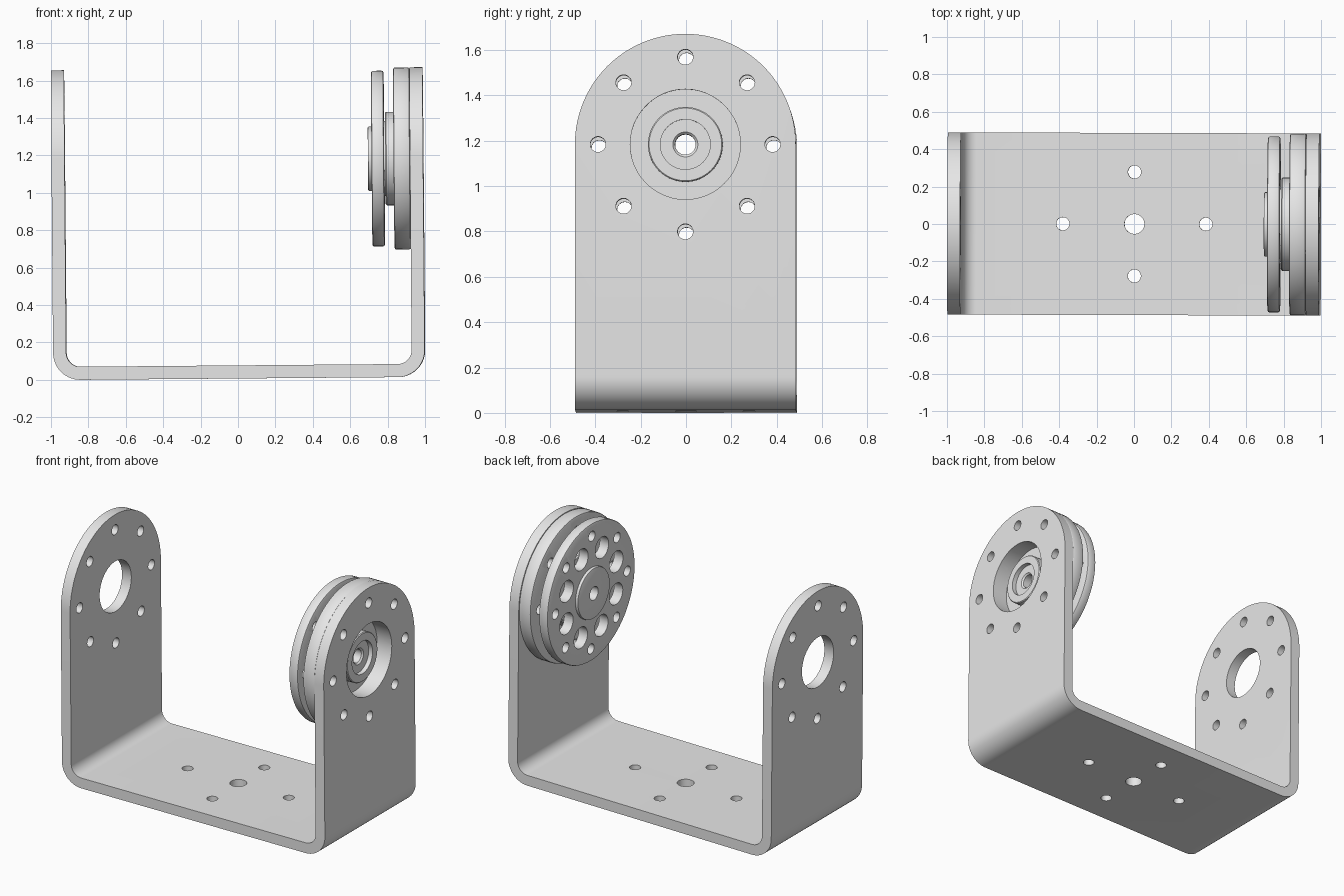
import bpy, bmesh, math
from mathutils import Matrix, Vector

if "Cube" in bpy.data.objects:
    bpy.data.objects.remove(bpy.data.objects["Cube"])

grey = bpy.data.materials.new("plain grey")
grey.use_nodes = True
grey.diffuse_color = (0.8, 0.8, 0.8, 1)
grey.node_tree.nodes["Principled BSDF"].inputs["Base Color"].default_value = (0.8, 0.8, 0.8, 1)

HUB_Z = 1.176           # height of the pivot axis
HALF = 0.487            # half the bracket depth, and the arm end radius
LEFT, RIGHT = -0.986, 1.001
BASE, THICK = 0.007, 0.07
# The whole assembly sits very slightly tilted
TILT = Matrix.Rotation(-0.003, 4, 'Z') @ Matrix.Rotation(-0.0085, 4, 'Y')


def make_object(name, bm):
    bmesh.ops.recalc_face_normals(bm, faces=bm.faces)
    mesh = bpy.data.meshes.new(name)
    bm.to_mesh(mesh)
    bm.free()
    mesh.materials.append(grey)
    obj = bpy.data.objects.new(name, mesh)
    bpy.context.collection.objects.link(obj)
    return obj


def prism(name, points, direction):
    """Extrude a flat outline along a vector."""
    bm = bmesh.new()
    face = bm.faces.new([bm.verts.new(p) for p in points])
    top = bmesh.ops.extrude_face_region(bm, geom=[face])["geom"]
    bmesh.ops.translate(bm, vec=direction, verts=[v for v in top if isinstance(v, bmesh.types.BMVert)])
    return make_object(name, bm)


def arc(cx, cz, r, start, end, n):
    angles = [math.radians(start + (end - start) * i / n) for i in range(n + 1)]
    return [(cx + r * math.cos(a), cz + r * math.sin(a)) for a in angles]


def lathe(name, profile, steps=96):
    """Revolve a closed (radius, x) profile around the pivot axis."""
    bm = bmesh.new()
    rings = []
    for i in range(steps):
        a = math.tau * i / steps
        rings.append([bm.verts.new((x, r * math.sin(a), HUB_Z + r * math.cos(a))) for r, x in profile])
    for i, ring in enumerate(rings):
        after = rings[(i + 1) % steps]
        for j in range(len(profile)):
            k = (j + 1) % len(profile)
            bm.faces.new((ring[j], ring[k], after[k], after[j]))
    return make_object(name, bm)


def disc(name, inner, outer, x0, x1, c=0.01):
    """Flat ring with softened outer rims."""
    return lathe(name, [(inner, x0), (outer - c, x0), (outer - c * 0.3, x0 + c * 0.3), (outer, x0 + c),
                        (outer, x1 - c), (outer - c * 0.3, x1 - c * 0.3), (outer - c, x1), (inner, x1)])


def drills(holes, axis):
    """One cutter made of separate cylinders: (centre, radius, length)."""
    bm = bmesh.new()
    turn = Matrix.Rotation(math.pi / 2, 4, 'Y') if axis == 'X' else Matrix()
    for centre, r, length in holes:
        bmesh.ops.create_cone(bm, cap_ends=True, segments=48 if r > 0.1 else 32, radius1=r, radius2=r,
                              depth=length, matrix=Matrix.Translation(centre) @ turn)
    return make_object("cutter", bm)


def ring_of_holes(x, circle, r, length, offset=0.0):
    return [(Vector((x, circle * math.sin(a), HUB_Z + circle * math.cos(a))), r, length)
            for a in (offset + math.tau * i / 8 for i in range(8))]


def boolean(obj, cutter, operation='DIFFERENCE'):
    mod = obj.modifiers.new("cut", 'BOOLEAN')
    mod.operation, mod.solver, mod.object = operation, 'EXACT', cutter
    bpy.context.view_layer.update()
    evaluated = obj.evaluated_get(bpy.context.evaluated_depsgraph_get())
    mesh = bpy.data.meshes.new_from_object(evaluated)
    obj.modifiers.clear()
    obj.data = mesh
    bpy.data.objects.remove(cutter)


# Bent U bracket: outer path down and round, then the inner path back
top = HUB_Z + HALF + 0.1
R, r = 0.145, 0.075
outline = ([(LEFT, top)] + arc(LEFT + R, BASE + R, R, 180, 270, 14)
           + arc(RIGHT - R, BASE + R, R, 270, 360, 14) + [(RIGHT, top), (RIGHT - THICK, top)]
           + arc(RIGHT - R, BASE + R, r, 360, 270, 14)
           + arc(LEFT + R, BASE + R, r, 270, 180, 14) + [(LEFT + THICK, top)])
bracket = prism("bracket", [(x, -HALF - 0.1, z) for x, z in outline], (0, 2 * HALF + 0.2, 0))

# Trim the bracket to depth and round the arm ends
side = [(-HALF, -0.2), (HALF, -0.2)] + arc(0, HUB_Z, HALF, 0, 180, 64)
boolean(bracket, prism("trim", [(-1.5, y, z) for y, z in side], (3, 0, 0)), 'INTERSECT')

# Mounting holes and the large bores in both arms
arm_holes = []
for x, bore in ((LEFT + THICK / 2, 0.17), (RIGHT - THICK / 2, 0.243)):
    arm_holes += ring_of_holes(x, 0.385, 0.034, 0.2)
    arm_holes.append((Vector((x, 0, HUB_Z)), bore, 0.2))
boolean(bracket, drills(arm_holes, 'X'))

# Holes in the base
base_holes = [(Vector((0.003, 0, BASE)), 0.053, 0.4)]
for x, y in ((0.385, 0), (-0.38, 0), (0.003, 0.278), (0.003, -0.278)):
    base_holes.append((Vector((x, y, BASE)), 0.035, 0.4))
boolean(bracket, drills(base_holes, 'Z'))

# Backing disc against the arm
backing = disc("backing_disc", 0.243, HALF, 0.843, RIGHT - THICK)
boolean(backing, drills(ring_of_holes(0.89, 0.385, 0.034, 0.3), 'X'))

# Stepped hub with a recessed bearing seat facing outwards
hub = lathe("hub", [(0.045, 0.78), (0.2, 0.78), (0.2, 0.797), (0.243, 0.797), (0.25, 0.804),
                    (0.25, 0.89), (0.165, 0.89), (0.165, 0.945), (0.16, 0.95), (0.11, 0.95),
                    (0.11, 0.92), (0.055, 0.92), (0.045, 0.91)])

# Horn disc with mounting holes and larger lightening holes
horn = disc("horn_disc", 0.045, 0.47, 0.725, 0.792)
boolean(horn, drills(ring_of_holes(0.76, 0.385, 0.034, 0.3)
                     + ring_of_holes(0.76, 0.288, 0.072, 0.3, math.pi / 8), 'X'))

# Centre cap
cap = disc("centre_cap", 0.045, 0.172, 0.705, 0.73, 0.006)

# Tilt everything and keep the edges sharp
parts = [bracket, backing, hub, horn, cap]
bpy.ops.object.select_all(action='DESELECT')
for part in parts:
    part.matrix_world = TILT
    part.select_set(True)
bpy.context.view_layer.objects.active = bracket
bpy.ops.object.shade_smooth_by_angle(angle=math.radians(30))
